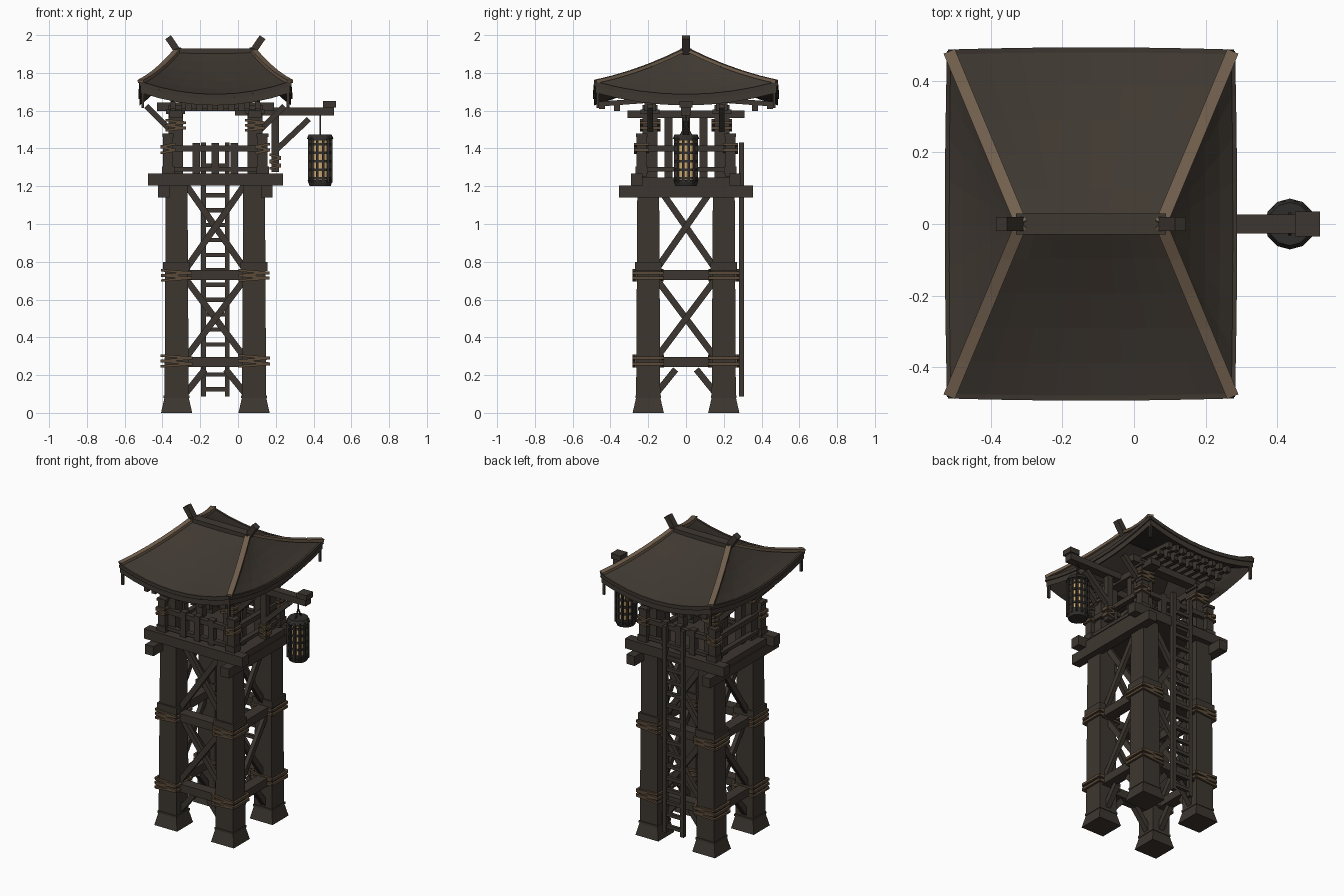
import bpy, bmesh, math
from mathutils import Vector, Matrix

if "Cube" in bpy.data.objects:
    bpy.data.objects.remove(bpy.data.objects["Cube"])

def mat(name, c):
    m = bpy.data.materials.new(name)
    m.diffuse_color = (*c, 1)
    m.use_nodes = True
    m.node_tree.nodes["Principled BSDF"].inputs["Base Color"].default_value = m.diffuse_color
    return m

WOOD = mat("dark_wood", (0.046, 0.037, 0.029))
ROOF = mat("roof_brown", (0.050, 0.040, 0.031))
ROPE = mat("rope_brown", (0.105, 0.070, 0.042))
TRIM = mat("hip_tan", (0.165, 0.115, 0.075))
IRON = mat("lantern_frame", (0.030, 0.027, 0.024))
GLOW = mat("lantern_paper", (0.62, 0.40, 0.16))
CX = -0.12                      # tower axis
SIGNS = [(a, b) for a in (-1, 1) for b in (-1, 1)]

def finish(bm, name, m):
    bmesh.ops.recalc_face_normals(bm, faces=bm.faces)
    me = bpy.data.meshes.new(name)
    bm.to_mesh(me)
    bm.free()
    me.materials.append(m)
    ob = bpy.data.objects.new(name, me)
    bpy.context.collection.objects.link(ob)
    return ob

def box(name, m, c, s, taper=1.0):
    """Box of centre c and size s; the top is scaled by taper."""
    bm = bmesh.new()
    bmesh.ops.create_cube(bm, size=1)
    for v in bm.verts:
        k = taper if v.co.z > 0 else 1
        v.co = Vector((c[0] + v.co.x * s[0] * k, c[1] + v.co.y * s[1] * k, c[2] + v.co.z * s[2]))
    return finish(bm, name, m)

def beam(name, m, p, q, w, h):
    """Square bar from p to q, w wide sideways and h deep."""
    p, q = Vector(p), Vector(q)
    d = (q - p).normalized()
    side = d.cross(Vector((0, 0, 1)))
    side = side.normalized() if side.length > 1e-4 else Vector((1, 0, 0))
    up = side.cross(d)
    bm = bmesh.new()
    rings = [[bm.verts.new(e + side * a * w / 2 + up * b * h / 2)
              for a, b in ((-1, -1), (1, -1), (1, 1), (-1, 1))] for e in (p, q)]
    for i in range(4):
        j = (i + 1) % 4
        bm.faces.new((rings[0][i], rings[0][j], rings[1][j], rings[1][i]))
    bm.faces.new(rings[0])
    bm.faces.new(rings[1])
    return finish(bm, name, m)

def drum(name, m, x, z0, z1, r0, r1, n=12):
    bm = bmesh.new()
    bmesh.ops.create_cone(bm, cap_ends=True, segments=n, radius1=r0, radius2=r1, depth=z1 - z0,
                          matrix=Matrix.Translation((x, 0, (z0 + z1) / 2)))
    return finish(bm, name, m)

def rope(name, x, y, z0, z1, half, turns):
    """Square lashing of slightly tilted turns around a post."""
    for i in range(turns):
        z = z0 + (z1 - z0) * (i + 0.5) / turns
        tilt = 0.006 * (-1) ** i
        pts = [(x + a * half, y + b * half, z + a * tilt)
               for a, b in ((-1, -1), (1, -1), (1, 1), (-1, 1))]
        for k in range(4):
            beam(name, ROPE, pts[k], pts[(k + 1) % 4], 0.014, 0.013)

# feet, legs, collars and lashings
for sx, sy in SIGNS:
    x, y = CX + sx * 0.205, sy * 0.2
    box("foot", WOOD, (x, y, 0.04), (0.165, 0.165, 0.08), 0.78)
    box("foot_lip", WOOD, (x, y, 0.085), (0.137, 0.137, 0.014))
    box("leg", WOOD, (x, y, 0.645), (0.128, 0.128, 1.13), 0.9)
    box("leg_collar", WOOD, (x, y, 0.775), (0.142, 0.142, 0.045))
    rope("leg_rope", x, y, 0.245, 0.305, 0.077, 4)
    rope("leg_rope", x, y, 0.70, 0.755, 0.075, 4)

# tie beams, cross braces and knees on all four sides
def side_point(axis, s, u, z, off=0.0):
    if axis == 0:
        return (CX + u, s * (0.2 + off), z)
    return (CX + s * (0.205 + off), u, z)

for axis in (0, 1):
    for s in (-1, 1):
        P = lambda u, z, off=0.0: side_point(axis, s, u, z, off)
        for z in (0.27, 0.73):
            beam("tie_beam", WOOD, P(-0.2, z, 0.01), P(0.2, z, 0.01), 0.07, 0.053)
        for z0, z1 in ((0.3, 0.70), (0.77, 1.2)):
            for d in (-1, 1):
                beam("cross_brace", WOOD, P(-d * 0.15, z0, d * 0.013), P(d * 0.15, z1, d * 0.013), 0.026, 0.034)
        for d in (-1, 1):
            beam("knee_brace", WOOD, P(d * 0.16, 0.10), P(d * 0.055, 0.23), 0.035, 0.034)

# platform
for s in (-1, 1):
    box("platform_beam_long", WOOD, (CX, s * 0.26, 1.235), (0.714, 0.062, 0.064))
    box("platform_beam_cross", WOOD, (CX + s * 0.273, 0, 1.172), (0.06, 0.708, 0.062))
box("platform_floor", WOOD, (CX, 0, 1.225), (0.60, 0.50, 0.04))

# columns, railing posts and eave braces
for sx, sy in SIGNS:
    x, y = CX + sx * 0.21, sy * 0.19
    box("column", WOOD, (x, y, 1.43), (0.078, 0.078, 0.40))
    box("column_cap", WOOD, (x, y, 1.595), (0.10, 0.10, 0.025))
    rope("column_rope", x, y, 1.495, 1.55, 0.047, 4)
    px, py = CX + sx * 0.25, sy * 0.235
    box("rail_post", WOOD, (px, py, 1.365), (0.052, 0.052, 0.23))
    box("rail_post_base", WOOD, (px, py, 1.285), (0.066, 0.066, 0.04))
    box("rail_post_cap", WOOD, (px, py, 1.47), (0.062, 0.062, 0.018))
    rope("rail_post_rope", px, py, 1.375, 1.425, 0.032, 3)
    beam("eave_brace", WOOD, (x + sx * 0.03, y, 1.50), (CX + sx * 0.365, y, 1.625), 0.03, 0.03)
    box("inner_post", WOOD, (x, sy * 0.092, 1.42), (0.045, 0.042, 0.36))

# railings
for s in (-1, 1):
    for z, h in ((1.40, 0.032), (1.29, 0.022)):
        box("rail_x", WOOD, (CX, s * 0.235, z), (0.54, 0.032, h))
        box("rail_y", WOOD, (CX + s * 0.25, 0, z), (0.032, 0.50, h))
    for u in (-0.1, 0, 0.1):
        box("baluster", WOOD, (CX + u, s * 0.235, 1.335), (0.04, 0.04, 0.19))

# top plates under the roof and rafter ends
for s in (-1, 1):
    box("top_plate_y", WOOD, (CX + s * 0.21, 0, 1.58), (0.07, 0.62, 0.04))
    box("top_plate_x", WOOD, (CX, s * 0.19, 1.62), (0.62, 0.06, 0.045))
    for i in range(9):
        x = CX + (i - 4) * 0.056
        box("rafter_end", WOOD, (x, s * 0.365, 1.614), (0.028, 0.032, 0.03))
        box("rafter_end", WOOD, (x, s * 0.445, 1.625), (0.028, 0.032, 0.03))
        beam("rafter", WOOD, (x, s * 0.19, 1.655), (x, s * 0.46, 1.635), 0.026, 0.026)

# roof: four curved slopes with upturned corners
def roof_pt(axis, s, t, u, drop=0.0):
    hx, hy = 0.195 + 0.20 * t, 0.48 * t
    ze = 1.683 + 0.067 * u * u
    z = 1.922 - (1.922 - ze) * (t + 0.42 * t * (1 - t)) - drop
    bulge = 0.006 * t * (1 - u * u)
    if axis == 0:
        return Vector((CX + u * hx, s * (hy + bulge), z))
    return Vector((CX + s * (hx + bulge), u * hy, z))

bm = bmesh.new()
NT, NU = 5, 8
for axis in (0, 1):
    for s in (-1, 1):
        g = [[[bm.verts.new(roof_pt(axis, s, i / NT, 2 * j / NU - 1, d)) for j in range(NU + 1)]
              for i in range(NT + 1)] for d in (0, 0.055)]
        for i in range(NT):
            for j in range(NU):
                for k in g:
                    bm.faces.new((k[i][j], k[i][j + 1], k[i + 1][j + 1], k[i + 1][j]))
        for j in range(NU):
            bm.faces.new((g[0][NT][j], g[0][NT][j + 1], g[1][NT][j + 1], g[1][NT][j]))
bmesh.ops.remove_doubles(bm, verts=bm.verts, dist=1e-4)
bmesh.ops.dissolve_degenerate(bm, edges=bm.edges, dist=1e-5)
finish(bm, "roof", ROOF)

# eave rim, hip ribs and corner pendants
for axis in (0, 1):
    for s in (-1, 1):
        for j in range(NU):
            a, b = (roof_pt(axis, s, 1, 2 * k / NU - 1, 0.008) for k in (j, j + 1))
            beam("eave_rim", WOOD, a, b, 0.014, 0.024)
for sx, sy in SIGNS:
    pts = [roof_pt(0, sy, i / NT, sx, -0.004) for i in range(NT + 1)]
    for a, b in zip(pts, pts[1:]):
        beam("hip_rib", TRIM, a, b, 0.034, 0.018)
    box("corner_pendant", WOOD, (CX + sx * 0.385, sy * 0.468, 1.675), (0.014, 0.014, 0.12))

# ridge and horns
box("ridge_beam", ROOF, (CX, 0, 1.915), (0.42, 0.06, 0.03))
for s in (-1, 1):
    beam("ridge_horn", WOOD, (CX + s * 0.19, 0, 1.90), (CX + s * 0.25, 0, 1.989), 0.04, 0.036)

# ladder at the back
for s in (-1, 1):
    box("ladder_rail", WOOD, (CX + s * 0.063, 0.293, 0.758), (0.026, 0.026, 1.345))
for i in range(16):
    box("ladder_rung", WOOD, (CX, 0.293, 0.125 + i * 0.079), (0.12, 0.02, 0.022))

# lantern arm
box("arm_beam", WOOD, (0.246, 0, 1.595), (0.524, 0.054, 0.042))
box("arm_end_block", WOOD, (0.484, 0, 1.633), (0.07, 0.07, 0.034))
box("arm_post", WOOD, (0.197, 0, 1.43), (0.038, 0.04, 0.31))
beam("arm_brace", WOOD, (0.20, 0, 1.39), (0.375, 0, 1.555), 0.034, 0.03)
rope("arm_rope", 0.197, 0, 1.29, 1.37, 0.024, 4)

# lantern
LX = 0.435
drum("lantern_glow", GLOW, LX, 1.225, 1.465, 0.056, 0.056)
drum("lantern_cap", IRON, LX, 1.45, 1.475, 0.071, 0.060)
drum("lantern_base", IRON, LX, 1.20, 1.232, 0.056, 0.066)
for z in (1.242, 1.287, 1.332, 1.377, 1.422, 1.448):
    drum("lantern_ring", IRON, LX, z - 0.007, z + 0.007, 0.063, 0.063)
for i in range(12):
    a = math.tau * (i + 0.5) / 12
    x, y = LX + 0.06 * math.cos(a), 0.06 * math.sin(a)
    beam("lantern_slat", IRON, (x, y, 1.22), (x, y, 1.46), 0.013, 0.013)
beam("lantern_hook", IRON, (LX, 0, 1.52), (LX, 0, 1.58), 0.008, 0.008)
for s in (-1, 1):
    beam("lantern_wire", IRON, (LX, 0, 1.53), (LX, s * 0.03, 1.47), 0.007, 0.007)
